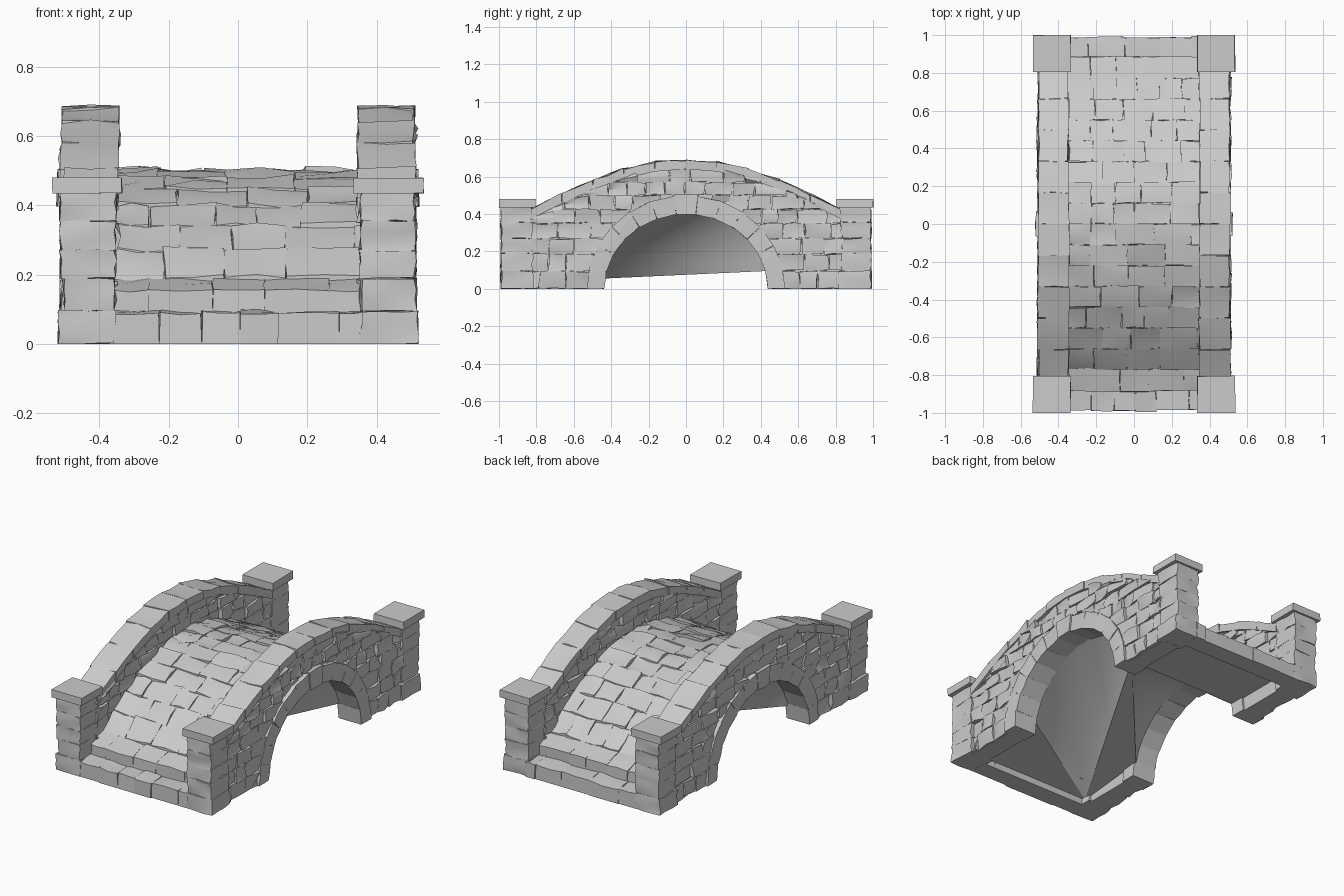
import bpy, bmesh, math, random
from mathutils import Vector

if "Cube" in bpy.data.objects:
    bpy.data.objects.remove(bpy.data.objects["Cube"])

random.seed(7)
mat = bpy.data.materials.new("grey stone")
mat.diffuse_color = (0.6, 0.6, 0.6, 1)
mat.use_nodes = True
mat.node_tree.nodes["Principled BSDF"].inputs["Base Color"].default_value = mat.diffuse_color


def finish(name, bm, angle=38):
    bmesh.ops.recalc_face_normals(bm, faces=bm.faces[:])
    me = bpy.data.meshes.new(name)
    bm.to_mesh(me)
    bm.free()
    me.materials.append(mat)
    me.shade_smooth()
    me.set_sharp_from_angle(angle=math.radians(angle))
    ob = bpy.data.objects.new(name, me)
    bpy.context.collection.objects.link(ob)
    return ob


def rnd(a):
    return random.uniform(-a, a)


def stone(bm, back, front, jit=0.004, bulge=0.007):
    """Rough stone: 4 back corners, 4 front corners, uneven 3x3 front face."""
    B = [Vector(p) for p in back]
    F = [Vector(p) for p in front]
    out = (sum(F, Vector()) - sum(B, Vector())).normalized()
    bv = [bm.verts.new(p) for p in B]
    g = {}
    for i in range(3):
        for j in range(3):
            u, v = i / 2, j / 2
            p = F[0].lerp(F[1], u).lerp(F[3].lerp(F[2], u), v)
            p = p + Vector((rnd(jit), rnd(jit), rnd(jit))) + out * rnd(bulge)
            g[i, j] = bm.verts.new(p)
    for i in range(2):
        for j in range(2):
            bm.faces.new((g[i, j], g[i + 1, j], g[i + 1, j + 1], g[i, j + 1]))
    bm.faces.new(bv[::-1])
    rim = [(0, 0), (1, 0), (2, 0), (2, 1), (2, 2), (1, 2), (0, 2), (0, 1)]
    for k in range(4):
        a, m, b = (g[rim[(2 * k + d) % 8]] for d in range(3))
        bm.faces.new((bv[k], bv[(k + 1) % 4], b, m, a))


def block(bm, lo, hi, jit, n=3):
    """Chipped block between two corners, n x n patches on each side."""
    lo, hi = Vector(lo), Vector(hi)
    grid = {}

    def vert(key):
        if key not in grid:
            p = [lo[k] + (hi[k] - lo[k]) * key[k] / n for k in range(3)]
            p = Vector(p) + Vector((rnd(jit), rnd(jit), rnd(jit) * 0.6))
            p.z = max(p.z, 0)
            grid[key] = bm.verts.new(p)
        return grid[key]

    for axis in range(3):
        for end in (0, n):
            for i in range(n):
                for j in range(n):
                    keys = []
                    for di, dj in ((0, 0), (1, 0), (1, 1), (0, 1)):
                        key = [i + di, j + dj]
                        key.insert(axis, end)
                        keys.append(tuple(key))
                    bm.faces.new([vert(k) for k in keys])


def strip(bm, cols, x0, x1):
    """Solid made of (y, bottom, top) columns spanning x0..x1."""
    rows = [[bm.verts.new(p) for p in ((x0, y, b), (x1, y, b), (x1, y, t), (x0, y, t))]
            for y, b, t in cols]
    for a, b in zip(rows, rows[1:]):
        for k in range(4):
            n = (k + 1) % 4
            bm.faces.new((a[k], a[n], b[n], b[k]))
    bm.faces.new(rows[0])
    bm.faces.new(rows[-1][::-1])


def coping_z(y):
    return 0.69 - 0.47 * y * y + 0.12 * y ** 4


def deck_z(y):
    return 0.505 - 0.53 * y * y


def arch_z(y, a, b):
    return b * math.sqrt(max(0, 1 - (y / a) ** 2))


def splits(a, b, size):
    """Random joints between a and b."""
    out = [a]
    while b - out[-1] > size * 1.5:
        out.append(out[-1] + size * random.uniform(0.7, 1.35))
    return out + [b]


def wall_stones(bm, xb, xf, hole, courses):
    """Coursed stones on one wall face, outside half-width hole(z) and under the coping."""
    for z0, z1 in zip(courses, courses[1:]):
        h = hole((z0 + z1) / 2)
        if h > 0:
            ys = splits(h, 0.84, 0.13)
            spans = list(zip(ys, ys[1:]))
            ys = splits(h, 0.84, 0.13)
            spans += [(-b, -a) for a, b in zip(ys, ys[1:])]
        else:
            ys = splits(-0.84, 0.84, 0.13)
            spans = list(zip(ys, ys[1:]))
        for y0, y1 in spans:
            q = []
            for y in (y0 + 0.002, y1 - 0.002):
                c = coping_z(y) - 0.035
                b = min(c, z0 + 0.002)
                q.append((y, b, max(b, min(z1 - 0.002, c))))
            if max(c[2] - c[1] for c in q) < 0.02:
                continue
            x = xf + rnd(0.007)
            pts = ((q[0][0], q[0][1]), (q[1][0], q[1][1]), (q[1][0], q[1][2]), (q[0][0], q[0][2]))
            stone(bm, [(xb, *p) for p in pts], [(x, *p) for p in pts], 0.005, 0.01)
    for v in bm.verts:
        v.co.z = max(v.co.z, 0)


def arch_half(z):
    return 0.51 * math.sqrt(max(0, 1 - (z / 0.48) ** 2))


def deck_half(z):
    # negative (no hole) above the deck means the course runs right through
    return -1.0 if z > 0.49 else math.sqrt((0.495 - z) / 0.53)


courses = [0, 0.095, 0.185, 0.27, 0.35, 0.425, 0.5, 0.57, 0.64, 0.7]
for s, side in ((-1, "left"), (1, "right")):
    # solid wall core
    bm = bmesh.new()
    cols = []
    for i in range(57):
        y = -0.84 + 0.03 * i
        cols.append((y, arch_z(y, 0.48, 0.45), coping_z(y) - 0.03))
    strip(bm, cols, s * 0.37, s * 0.485)
    finish(side + "_wall_core", bm)

    # outer and inner wall stones
    bm = bmesh.new()
    wall_stones(bm, s * 0.45, s * 0.5, arch_half, courses)
    finish(side + "_outer_stones", bm)
    bm = bmesh.new()
    wall_stones(bm, s * 0.41, s * 0.356, deck_half, courses[1:])
    finish(side + "_inner_stones", bm)

    # curved coping
    bm = bmesh.new()
    n = 10
    for i in range(n):
        y0, y1 = -0.83 + 1.66 * i / n, -0.83 + 1.66 * (i + 1) / n
        xi, xo = s * (0.346 + rnd(0.005)), s * (0.508 + rnd(0.005))
        quad = ((xi, y0), (xo, y0), (xo, y1), (xi, y1))
        stone(bm, [(x, y, coping_z(y) - 0.05) for x, y in quad],
              [(x, y, coping_z(y)) for x, y in quad], 0.004, 0.005)
    finish(side + "_coping", bm)

    # arch ring of wedge stones with a keystone in the middle
    bm = bmesh.new()
    n = 13
    for i in range(n):
        t0, t1 = math.pi * i / n, math.pi * (i + 1) / n
        k = 0.008 if i == n // 2 else 0
        ring = [(a * math.cos(t), b * math.sin(t)) for a, b, t in
                ((0.438, 0.4, t0), (0.53, 0.5 + k, t0), (0.53, 0.5 + k, t1), (0.438, 0.4, t1))]
        stone(bm, [(s * 0.36, *p) for p in ring], [(s * (0.512 + k), *p) for p in ring], 0.002, 0.003)
    for v in bm.verts:
        v.co.z = max(v.co.z, 0)
    finish(side + "_arch_ring", bm)

    # corner pillars with flat caps
    for e, end in ((-1, "front"), (1, "back")):
        bm = bmesh.new()
        zs = [0, 0.095, 0.19, 0.27, 0.355, 0.44]
        for i in range(5):
            g = 0.008 if i == 0 else rnd(0.006)
            ys = sorted((e * (0.825 - g), e * 0.988))
            xs = sorted((s * 0.355, s * (0.508 + g)))
            block(bm, (xs[0], ys[0], zs[i]), (xs[1], ys[1], zs[i + 1]), 0.006)
        finish(f"{end}_{side}_pillar", bm)
        bm = bmesh.new()
        ys, xs = sorted((e * 0.805, e * 1.0)), sorted((s * 0.335, s * 0.535))
        block(bm, (xs[0], ys[0], 0.435), (xs[1], ys[1], 0.48), 0.002, 1)
        finish(f"{end}_{side}_pillar_cap", bm)

# deck core, hollow under the arch and the front half
bm = bmesh.new()
ys = sorted(s * y for y in (0.05, 0.15, 0.25, 0.35, 0.43, 0.431, 0.55, 0.65, 0.77, 0.87) for s in (-1, 1))
strip(bm, [(y, 0.085 if y > 0.4305 else deck_z(y) - 0.05, deck_z(y) - 0.015) for y in ys], -0.39, 0.39)
finish("deck_core", bm)

# paving rows following the hump
bm = bmesh.new()
edges = [-0.77 + 0.11 * i for i in range(15)]
for a, b in zip(edges, edges[1:]):
    xs = splits(-0.36, 0.36, 0.15)
    for x0, x1 in zip(xs, xs[1:]):
        quad = ((x0, a), (x1, a), (x1, b), (x0, b))
        lift = rnd(0.006)
        stone(bm, [(x, y, deck_z(y) - 0.05) for x, y in quad],
              [(x, y, deck_z(y) + lift) for x, y in quad], 0.005, 0.007)
finish("deck_paving", bm)

# two low steps at each end
bm = bmesh.new()
for e in (-1, 1):
    for ya, yb, zb, za, zt in ((0.988, 0.875, 0, 0.088, 0.095), (0.885, 0.765, 0.083, 0.155, 0.188)):
        xs = splits(-0.37, 0.37, 0.15)
        for x0, x1 in zip(xs, xs[1:]):
            f = e * (ya + rnd(0.005))
            quad = ((x0, f), (x1, f), (x1, e * yb), (x0, e * yb))
            tops = (za, za, zt, zt)
            stone(bm, [(x, y, zb) for x, y in quad],
                  [(x, y, z) for (x, y), z in zip(quad, tops)], 0.004, 0.004)
finish("end_steps", bm)

# creased underside: right arch edge fans to the front left corner,
# left arch edge fans to the back right foot
bm = bmesh.new()
n = 16
ts = [0.2 + (math.pi - 0.4) * i / n for i in range(n + 1)]
arc = {s: [bm.verts.new((s * 0.375, 0.438 * math.cos(t), 0.4 * math.sin(t))) for t in ts] for s in (-1, 1)}
corner = bm.verts.new((-0.37, -0.87, 0.035))
corner_r = bm.verts.new((0.37, -0.87, 0.035))
foot = arc[1][0]
foot.co.z = 0.095
for i in range(n):
    bm.faces.new((corner, arc[1][i], arc[1][i + 1]))
    bm.faces.new((foot, arc[-1][i + 1], arc[-1][i]))
bm.faces.new((corner, arc[-1][-1], foot))
bm.faces.new((corner, arc[1][-1], corner_r))
finish("arch_underside", bm, 15)
